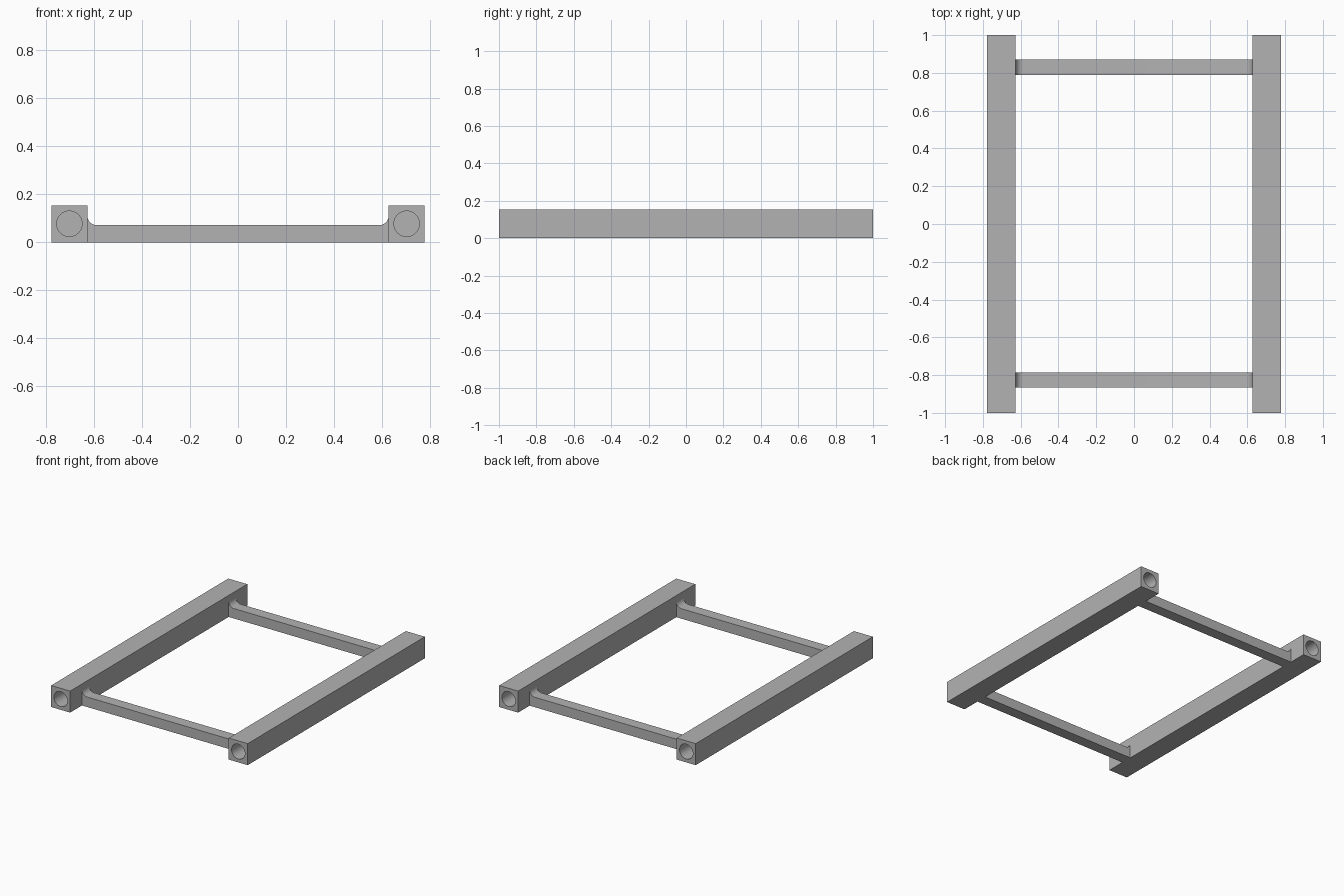
import bpy, bmesh, math
from mathutils import Matrix, Vector

cube = bpy.data.objects.get("Cube")
if cube:
    bpy.data.objects.remove(cube, do_unlink=True)

# One plain grey for the whole frame
GREY = (0.45, 0.45, 0.45, 1)
grey = bpy.data.materials.new("plain grey")
grey.use_nodes = True
grey.diffuse_color = GREY
grey.node_tree.nodes["Principled BSDF"].inputs["Base Color"].default_value = GREY

RAIL_X, RAIL_W, RAIL_H = 0.702, 0.15, 0.154
INNER = RAIL_X - RAIL_W / 2
HOLE_R, HOLE_DEPTH = 0.053, 0.25
BAR_TOP, BAR_W, FILLET = 0.071, 0.08, 0.04


def make_object(name, bm):
    bmesh.ops.recalc_face_normals(bm, faces=bm.faces)
    mesh = bpy.data.meshes.new(name)
    bm.to_mesh(mesh)
    bm.free()
    mesh.materials.append(grey)
    obj = bpy.data.objects.new(name, mesh)
    bpy.context.collection.objects.link(obj)
    return obj


def shade(obj):
    bpy.ops.object.select_all(action='DESELECT')
    obj.select_set(True)
    bpy.context.view_layer.objects.active = obj
    bpy.ops.object.shade_smooth_by_angle(angle=math.radians(30))


def side_rail(name, x):
    # Square rail
    bm = bmesh.new()
    bmesh.ops.create_cube(bm, size=1, matrix=Matrix.Translation((x, 0, RAIL_H / 2))
                          @ Matrix.Diagonal((RAIL_W, 2, RAIL_H, 1)))
    rail = make_object(name, bm)

    # Round blind sockets in both ends
    bm = bmesh.new()
    for y in (-1, 1):
        bmesh.ops.create_cone(bm, cap_ends=True, segments=48, radius1=HOLE_R,
                              radius2=HOLE_R, depth=HOLE_DEPTH * 2,
                              matrix=Matrix.Translation((x, y, RAIL_H / 2))
                              @ Matrix.Rotation(math.pi / 2, 4, 'X'))
    cutter = make_object(name + "_socket_cutter", bm)
    cutter.hide_render = True
    cut = rail.modifiers.new("sockets", 'BOOLEAN')
    cut.operation = 'DIFFERENCE'
    cut.solver = 'EXACT'
    cut.object = cutter
    bpy.context.view_layer.objects.active = rail
    bpy.ops.object.modifier_apply(modifier=cut.name)
    bpy.data.objects.remove(cutter, do_unlink=True)
    shade(rail)


def cross_bar(name, y):
    # Bar profile with a rounded fillet rising to the rail at each end
    steps = 12
    right = [(INNER, 0)]
    for i in range(steps + 1):
        a = math.pi / 2 * i / steps
        right.append((INNER - FILLET + FILLET * math.cos(a),
                      BAR_TOP + FILLET - FILLET * math.sin(a)))
    profile = right + [(-x, z) for x, z in reversed(right)]
    bm = bmesh.new()
    face = bm.faces.new([bm.verts.new((x, y - BAR_W / 2, z)) for x, z in profile])
    extruded = bmesh.ops.extrude_face_region(bm, geom=[face])["geom"]
    verts = [v for v in extruded if isinstance(v, bmesh.types.BMVert)]
    bmesh.ops.translate(bm, verts=verts, vec=Vector((0, BAR_W, 0)))
    # Keep both cap faces: extrusion may drop the source one
    bmesh.ops.holes_fill(bm, edges=[e for e in bm.edges if e.is_boundary], sides=0)
    shade(make_object(name, bm))


side_rail("left_rail", RAIL_X)
side_rail("right_rail", -RAIL_X)
cross_bar("front_cross_bar", -0.826)
cross_bar("back_cross_bar", 0.83)
